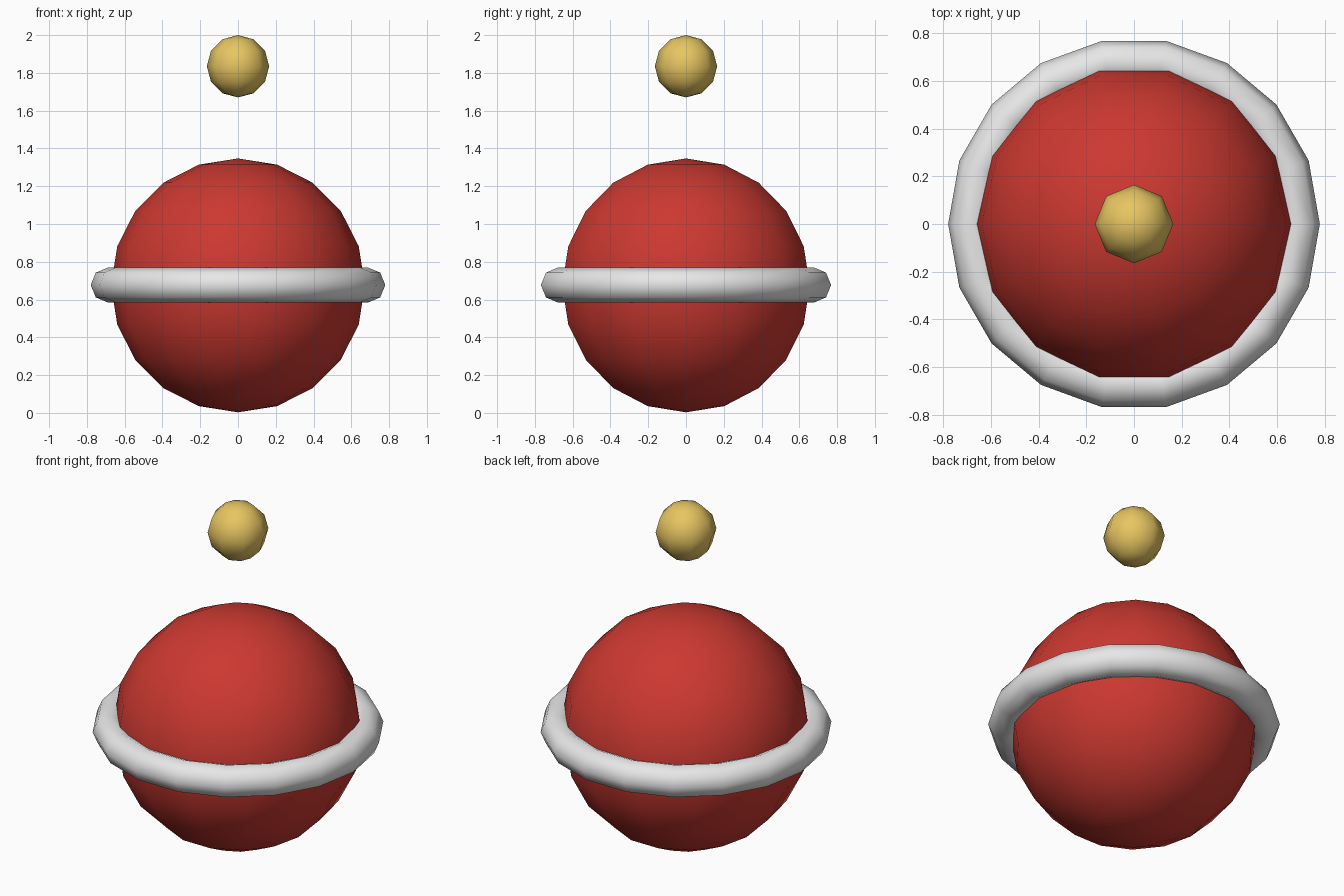
import bpy
import bmesh
from math import pi, sin, cos
from mathutils import Vector

cube = bpy.data.objects.get("Cube")
if cube:
    bpy.data.objects.remove(cube, do_unlink=True)


def material(name, color):
    mat = bpy.data.materials.new(name)
    mat.use_nodes = True
    mat.diffuse_color = (*color, 1)
    mat.node_tree.nodes["Principled BSDF"].inputs["Base Color"].default_value = (*color, 1)
    return mat


def lathe(name, profile, segments, height, mat):
    """Revolve (radius, z) points around the vertical axis, starting on +x."""
    bm = bmesh.new()
    verts = [bm.verts.new((r, 0, z)) for r, z in profile]
    edges = [bm.edges.new(pair) for pair in zip(verts, verts[1:])]
    bmesh.ops.spin(bm, geom=verts + edges, cent=Vector(), axis=Vector((0, 0, 1)),
                   angle=2 * pi, steps=segments)
    bmesh.ops.remove_doubles(bm, verts=bm.verts, dist=0.0005)
    bmesh.ops.recalc_face_normals(bm, faces=bm.faces)
    for face in bm.faces:
        face.smooth = True
    mesh = bpy.data.meshes.new(name)
    bm.to_mesh(mesh)
    bm.free()
    mesh.materials.append(mat)
    obj = bpy.data.objects.new(name, mesh)
    obj.location.z = height
    bpy.context.collection.objects.link(obj)
    return obj


def arc(radius, rings):
    """Half circle from pole to pole."""
    return [(radius * sin(pi * i / rings), radius * cos(pi * i / rings))
            for i in range(rings + 1)]


def circle(major, minor, sides):
    """Closed tube section."""
    return [(major + minor * cos(2 * pi * i / sides), minor * sin(2 * pi * i / sides))
            for i in range(sides + 1)]


red = material("red", (0.6, 0.04, 0.03))
white = material("white", (0.8, 0.8, 0.8))
gold = material("gold", (0.8, 0.56, 0.12))

# Large ball, the band around its middle, and the small ball floating above
lathe("ball", arc(0.672, 10), 14, 0.675, red)
lathe("band", circle(0.687, 0.093, 8), 18, 0.677, white)
lathe("floating_bead", arc(0.165, 6), 8, 1.835, gold)
